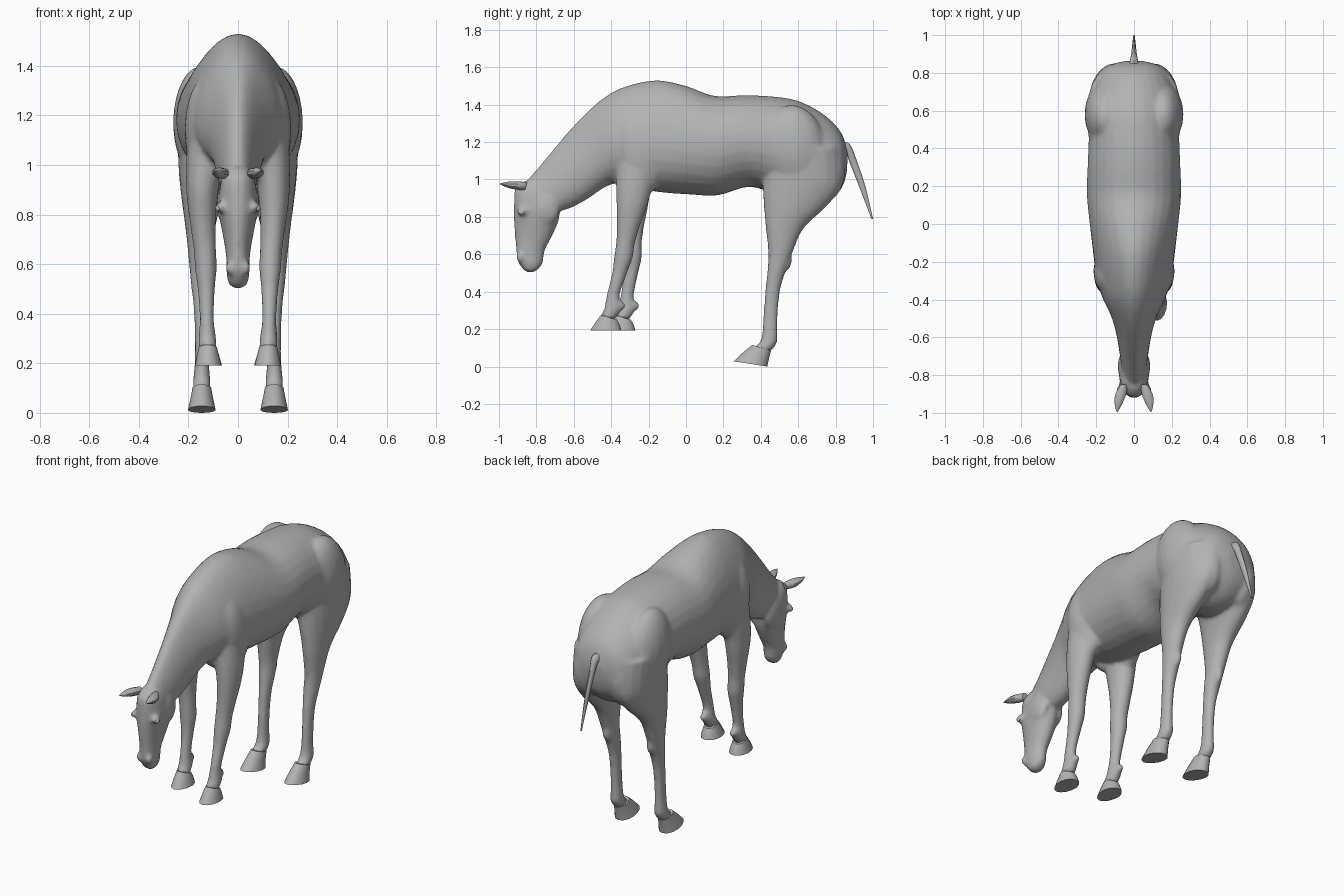
import bpy, bmesh, math
from mathutils import Matrix, Vector

cube = bpy.data.objects.get("Cube")
if cube:
    bpy.data.objects.remove(cube, do_unlink=True)

grey = bpy.data.materials.new("plain grey")
grey.use_nodes = True
grey.diffuse_color = (0.45, 0.45, 0.45, 1)
grey.node_tree.nodes["Principled BSDF"].inputs["Base Color"].default_value = (0.45, 0.45, 0.45, 1)


def refine(rings, steps):
    """Catmull-Rom interpolation between the given cross-sections."""
    out = []
    for i in range(len(rings) - 1):
        a, b, c, d = (rings[max(0, min(len(rings) - 1, i + k))] for k in (-1, 0, 1, 2))
        for s in range(steps):
            t = s / steps
            out.append([0.5 * (2 * q + (r - p) * t + (2 * p - 5 * q + 4 * r - w) * t * t
                               + (3 * q - p - 3 * r + w) * t ** 3) for p, q, r, w in zip(a, b, c, d)])
    return out + [rings[-1]]


def loft(bm, rings, side=1, sides=20, steps=4, shift=None):
    """Each ring: y, z of one edge, y, z of the opposite edge, centre x, half width, taper."""
    loops = []
    for y1, z1, y2, z2, x, w, taper in refine(rings, steps):
        loop = []
        for k in range(sides):
            a = 2 * math.pi * k / sides
            c, s = math.cos(a), math.sin(a)
            y = (y1 + y2) / 2 + (y1 - y2) / 2 * c
            z = (z1 + z2) / 2 + (z1 - z2) / 2 * c
            if shift:
                y += shift(z)
            loop.append(bm.verts.new((side * x + w * s * (1 - taper * c), y, z)))
        loops.append(loop)
    for a, b in zip(loops, loops[1:]):
        for k in range(sides):
            n = (k + 1) % sides
            bm.faces.new((a[k], a[n], b[n], b[k]))
    bm.faces.new(loops[0])
    bm.faces.new(loops[-1])


def blob(bm, centre, radii, tilt=0):
    m = (Matrix.Translation(centre) @ Matrix.Rotation(math.radians(tilt), 4, 'X')
         @ Matrix.Diagonal((*radii, 1)))
    bmesh.ops.create_uvsphere(bm, u_segments=20, v_segments=14, radius=1, matrix=m)


def finish(name, bm, angle=40):
    bmesh.ops.recalc_face_normals(bm, faces=bm.faces[:])
    mesh = bpy.data.meshes.new(name)
    bm.to_mesh(mesh)
    bm.free()
    mesh.materials.append(grey)
    ob = bpy.data.objects.new(name, mesh)
    bpy.context.collection.objects.link(ob)
    bpy.ops.object.select_all(action='DESELECT')
    ob.select_set(True)
    bpy.context.view_layer.objects.active = ob
    bpy.ops.object.shade_smooth_by_angle(angle=math.radians(angle))
    return ob


def right_step(z):
    """The right foreleg stands a little behind the left one."""
    return 0.075 * max(0, min(1, (0.9 - z) / 0.5))


# Trunk and neck, from rump to poll
trunk = [
    (.865, 1.14, .86, 1.04, 0, .05, 0), (.83, 1.25, .83, .95, 0, .15, 0),
    (.74, 1.345, .74, .87, 0, .21, 0), (.60, 1.42, .60, .86, 0, .24, 0),
    (.45, 1.445, .45, .93, 0, .24, 0), (.30, 1.45, .33, .96, 0, .245, 0),
    (.15, 1.447, .17, .915, 0, .25, 0), (0, 1.50, .02, .92, 0, .235, .1),
    (-.15, 1.53, -.12, .93, 0, .215, .2), (-.30, 1.505, -.25, .95, 0, .195, .25),
    (-.42, 1.45, -.36, .98, 0, .165, .25), (-.54, 1.35, -.44, .955, 0, .12, .25),
    (-.66, 1.22, -.52, .90, 0, .092, .25), (-.78, 1.075, -.61, .85, 0, .075, .2),
    (-.86, .985, -.68, .83, 0, .065, .1)]

# Head, from poll to lips
head = [
    (-.87, .99, -.78, .975, 0, .045, 0), (-.915, .945, -.72, .935, 0, .068, 0),
    (-.92, .87, -.68, .87, 0, .078, 0), (-.922, .80, -.678, .79, 0, .076, .05),
    (-.915, .70, -.715, .70, 0, .058, .1), (-.908, .62, -.755, .62, 0, .047, 0),
    (-.90, .565, -.765, .555, 0, .046, 0), (-.872, .52, -.79, .52, 0, .037, 0),
    (-.845, .503, -.82, .503, 0, .015, 0)]

foreleg = [
    (-.37, 1.15, -.14, 1.15, .12, .08, 0), (-.375, 1.00, -.17, 1.00, .135, .075, 0),
    (-.372, .87, -.205, .87, .145, .062, 0), (-.37, .74, -.25, .74, .14, .05, 0),
    (-.375, .65, -.275, .65, .133, .045, 0), (-.385, .58, -.285, .58, .13, .044, 0),
    (-.395, .50, -.315, .50, .128, .035, 0), (-.425, .38, -.355, .38, .126, .028, 0),
    (-.437, .31, -.345, .31, .124, .035, 0), (-.46, .27, -.38, .25, .122, .036, 0)]

hindleg = [
    (.43, 1.17, .82, 1.17, .12, .125, 0), (.41, 1.00, .835, .98, .13, .11, 0),
    (.415, .87, .755, .86, .145, .083, 0), (.425, .75, .63, .74, .152, .06, 0),
    (.44, .61, .57, .61, .152, .046, 0), (.435, .51, .54, .53, .148, .042, 0),
    (.423, .40, .502, .40, .146, .031, 0), (.41, .22, .488, .22, .146, .028, 0),
    (.40, .14, .488, .13, .146, .035, 0), (.36, .10, .45, .08, .146, .036, 0)]

# Body: trunk, head, legs and muscles fused into one skin
bm = bmesh.new()
loft(bm, trunk, sides=28)
loft(bm, head)
for side in (1, -1):
    loft(bm, foreleg, side, shift=right_step if side < 0 else None)
    loft(bm, hindleg, side)
    blob(bm, (side * .125, -.25, 1.14), (.09, .125, .22), 12)      # shoulder
    blob(bm, (side * .07, -.33, 1.03), (.075, .06, .09))           # breast
    blob(bm, (side * .15, .58, 1.17), (.112, .17, .23), 10)        # haunch
    blob(bm, (side * .11, .74, 1.05), (.09, .11, .17))             # buttock
    blob(bm, (side * .05, -.755, .845), (.036, .08, .09))          # cheek
    blob(bm, (side * .068, -.875, .83), (.022, .03, .022))         # brow
    blob(bm, (side * .03, -.885, .585), (.02, .022, .03))          # nostril
    blob(bm, (side * .146, .535, .555), (.024, .03, .05), -15)     # hock point
    dy = right_step(.33) if side < 0 else 0
    blob(bm, (side * .124, -.345 + dy, .325), (.022, .02, .025))   # fetlock
body = finish("body", bm)
mod = body.modifiers.new("Fuse", 'REMESH')
mod.mode = 'VOXEL'
mod.voxel_size = 0.011
mod.use_smooth_shade = True
mod = body.modifiers.new("Soften", 'SMOOTH')
mod.factor = 0.5
mod.iterations = 5
mod = body.modifiers.new("Simplify", 'DECIMATE')
mod.ratio = 0.25

# Hooves, flaring to a flat sole
front_hoof = [(-.455, .275, -.37, .25, .122, .038, 0), (-.485, .235, -.355, .225, .121, .046, .05),
              (-.512, .192, -.345, .192, .12, .055, .1)]
hind_hoof = [(.355, .115, .455, .085, .146, .038, 0), (.305, .075, .445, .05, .146, .046, .05),
             (.255, .028, .435, 0, .146, .056, .1)]
for side, word in ((1, "left"), (-1, "right")):
    bm = bmesh.new()
    loft(bm, front_hoof, side, 14, 1, right_step if side < 0 else None)
    finish("front_hoof_" + word, bm)
    bm = bmesh.new()
    loft(bm, hind_hoof, side, 14, 1)
    finish("hind_hoof_" + word, bm)

    # Ear pointing forward
    bm = bmesh.new()
    loft(bm, [(-.85, .985, -.86, .945, .055, .02, 0), (-.90, .99, -.90, .945, .07, .03, 0),
              (-.95, .988, -.95, .955, .082, .022, 0), (-.995, .979, -.995, .974, .09, .003, 0)],
         side, 10, 3)
    finish("ear_" + word, bm)

    # Eye
    bm = bmesh.new()
    blob(bm, (side * .078, -.88, .825), (.013, .016, .014))
    finish("eye_" + word, bm)

# Tail, a thin tapering dock
bm = bmesh.new()
loft(bm, [(.83, 1.20, .83, 1.13, 0, .03, 0), (.875, 1.19, .86, 1.13, 0, .022, 0),
          (.91, 1.11, .875, 1.09, 0, .016, 0), (.96, .96, .93, .95, 0, .01, 0),
          (1.0, .79, .992, .788, 0, .004, 0)], 1, 10, 4)
finish("tail", bm)
